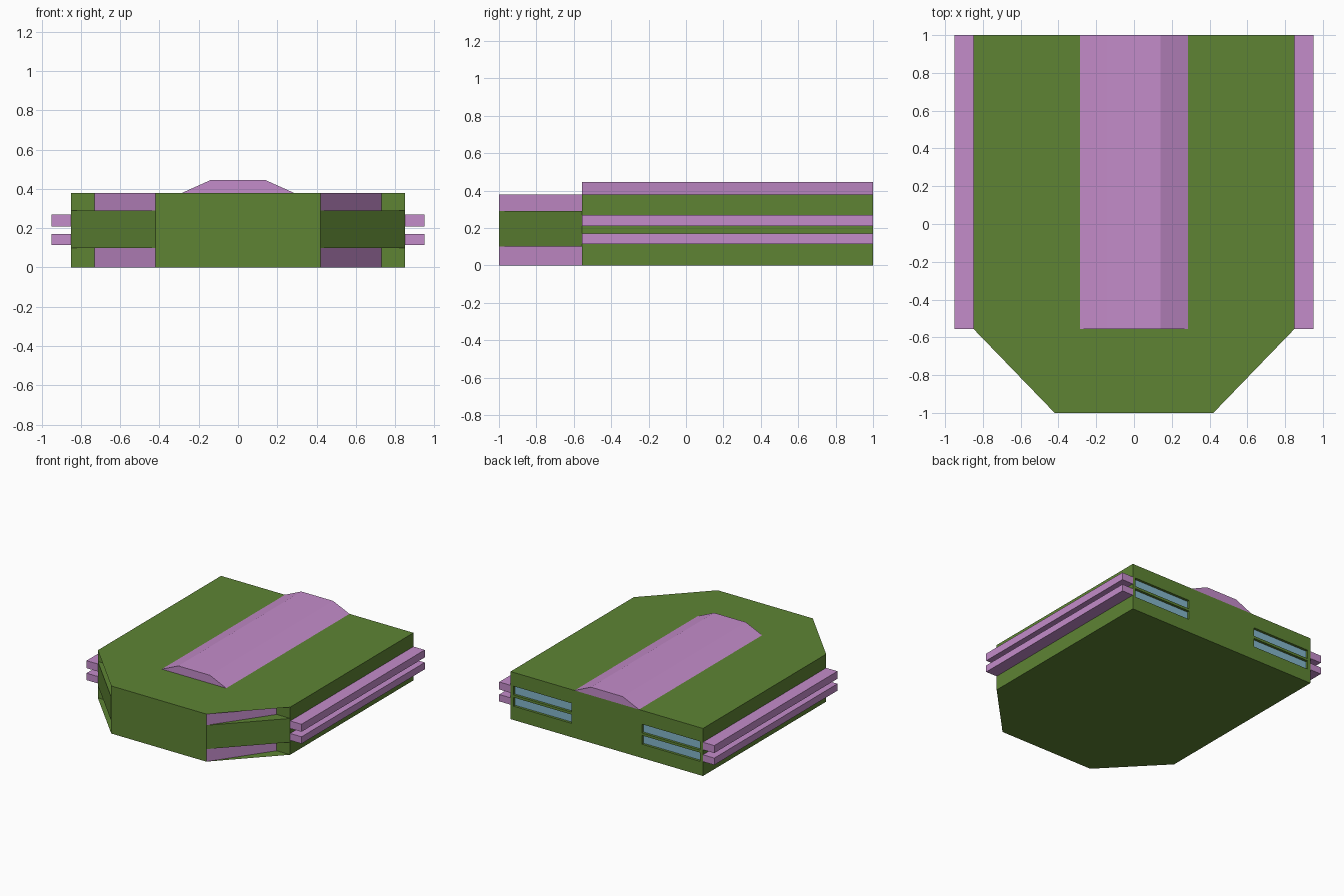
import bpy, bmesh

if "Cube" in bpy.data.objects:
    bpy.data.objects.remove(bpy.data.objects["Cube"])

def material(name, rgb):
    m = bpy.data.materials.new(name)
    m.diffuse_color = (*rgb, 1)
    m.use_nodes = True
    m.node_tree.nodes["Principled BSDF"].inputs["Base Color"].default_value = m.diffuse_color
    return m

GREEN = material("olive green", (0.112, 0.231, 0.034))
PINK = material("soft mauve", (0.552, 0.263, 0.591))
BLUE = material("pale blue", (0.23, 0.47, 0.60))

def finish(bm, name, mats):
    me = bpy.data.meshes.new(name)
    bm.to_mesh(me)
    bm.free()
    for m in mats:
        me.materials.append(m)
    ob = bpy.data.objects.new(name, me)
    bpy.context.collection.objects.link(ob)
    return ob

def face(bm, pts, mat=0):
    f = bm.faces.new([bm.verts.new(p) for p in pts])
    f.material_index = mat
    return f

def box(name, lo, hi, mat):
    bm = bmesh.new()
    bmesh.ops.create_cube(bm, size=1)
    for v in bm.verts:
        v.co = [(a + b) / 2 + c * (b - a) for a, b, c in zip(lo, hi, v.co)]
    return finish(bm, name, [mat])

# Main dimensions
W, NOSE, SHOULDER, H = 0.85, 0.42, -0.555, 0.38
INNER, Z1, Z2 = 0.73, 0.10, 0.29

# Hull: hexagonal deck and floor, side walls, chamfered nose with recessed bands
bm = bmesh.new()
plan = [(-W, 1), (-W, SHOULDER), (-NOSE, -1), (NOSE, -1), (W, SHOULDER), (W, 1)]
face(bm, [(x, y, H) for x, y in plan])
face(bm, [(x, y, 0) for x, y in reversed(plan)])

def wall(a, b, z0, z1, mat=0, flip=False):
    pts = [(*a, z0), (*b, z0), (*b, z1), (*a, z1)]
    face(bm, pts[::-1] if flip else pts, mat)

for x0, x1 in ((-NOSE, -0.14), (-0.14, 0.14), (0.14, NOSE)):
    wall((x0, -1), (x1, -1), 0, H)
for s in (-1, 1):
    flip = s < 0
    tip, corner, inner = (s * NOSE, -1), (s * W, SHOULDER), (s * INNER, SHOULDER)
    wall(corner, (s * W, 1), 0, H, 0, flip)
    wall(tip, corner, Z1, Z2, 0, flip)
    for z0, z1 in ((0, Z1), (Z2, H)):
        wall(tip, inner, z0, z1, 1, flip)
        wall(inner, corner, z0, z1, 0, flip)
    for z, up in ((Z1, False), (Z2, True)):
        pts = [(*p, z) for p in (tip, corner, inner)]
        face(bm, pts if up != flip else pts[::-1])
bmesh.ops.remove_doubles(bm, verts=bm.verts, dist=1e-5)
finish(bm, "hull", [GREEN, PINK])

# Rear panel with four recessed exhaust slots
bm = bmesh.new()
xs = [-W, -0.825, -0.31, 0.31, 0.825, W]
zs = [0, 0.11, 0.18, 0.20, 0.27, H]
slots = []
for i in range(5):
    for j in range(5):
        f = face(bm, [(xs[i], 1, zs[j]), (xs[i], 1, zs[j + 1]),
                      (xs[i + 1], 1, zs[j + 1]), (xs[i + 1], 1, zs[j])])
        if i in (1, 3) and j in (1, 3):
            slots.append(f)
bmesh.ops.remove_doubles(bm, verts=bm.verts, dist=1e-5)
for f in slots:
    new = bmesh.ops.extrude_face_region(bm, geom=[f])["geom"]
    bmesh.ops.delete(bm, geom=[f], context='FACES_ONLY')
    for g in new:
        if isinstance(g, bmesh.types.BMVert):
            g.co.y -= 0.02
        elif isinstance(g, bmesh.types.BMFace):
            g.material_index = 1
bmesh.ops.dissolve_limit(bm, angle_limit=0.01, verts=bm.verts, edges=bm.edges,
                         delimit={'MATERIAL'})
finish(bm, "rear_panel", [GREEN, BLUE])

# Raised spine on the deck
bm = bmesh.new()
profile = [(-0.285, H), (0.285, H), (0.14, 0.445), (-0.14, 0.445)]
f = face(bm, [(x, SHOULDER, z) for x, z in profile])
new = bmesh.ops.extrude_face_region(bm, geom=[f], use_keep_orig=True)["geom"]
bmesh.ops.translate(bm, vec=(0, 1 - SHOULDER, 0),
                    verts=[g for g in new if isinstance(g, bmesh.types.BMVert)])
bmesh.ops.recalc_face_normals(bm, faces=bm.faces)
finish(bm, "deck_spine", [PINK])

# Twin rails along each side
for side, s in (("left", -1), ("right", 1)):
    for level, z0, z1 in (("lower", 0.115, 0.17), ("upper", 0.21, 0.27)):
        x0, x1 = sorted((s * W, s * 0.95))
        box(f"{side}_{level}_rail", (x0, SHOULDER, z0), (x1, 1, z1), PINK)
